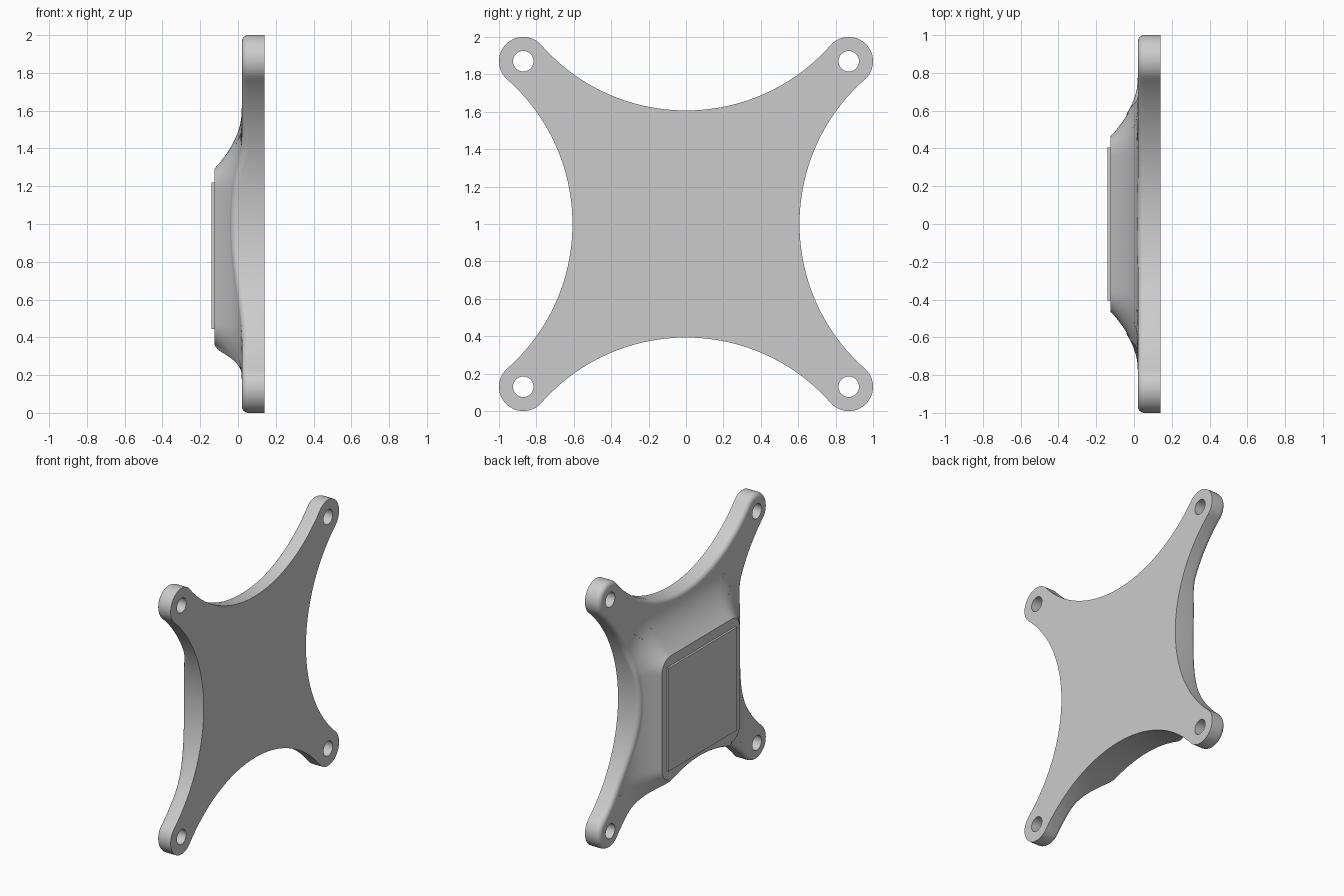
import bpy, bmesh, math
from mathutils import Vector, Matrix

if "Cube" in bpy.data.objects:
    bpy.data.objects.remove(bpy.data.objects["Cube"], do_unlink=True)

BACK, PLATE, TOP, PAD = 0.14, 0.02, -0.125, -0.14   # depth levels along x
ARC, WAIST, LUG, LUG_R, HOLE_R = 1.03, 0.607, 0.87, 0.13, 0.055
FILLET = 0.035
BOSS_Z, BOSS_HALF, BOSS_R, FLARE = -0.17, 0.4625, 0.1, 0.31

grey = bpy.data.materials.new("light_grey")
grey.use_nodes = True
grey.diffuse_color = (0.6, 0.6, 0.6, 1)
grey.node_tree.nodes["Principled BSDF"].inputs["Base Color"].default_value = (0.6, 0.6, 0.6, 1)


def make_object(name, bm):
    bmesh.ops.recalc_face_normals(bm, faces=bm.faces)
    mesh = bpy.data.meshes.new(name)
    bm.to_mesh(mesh)
    bm.free()
    mesh.materials.append(grey)
    obj = bpy.data.objects.new(name, mesh)
    bpy.context.collection.objects.link(obj)
    return obj


def outline():
    """Four concave sides joined by rounded lugs: points with outward normals."""
    c = WAIST + ARC
    half = math.atan2(LUG, c - LUG)
    pts = []
    for side in range(4):
        turn = Matrix.Rotation(-side * math.pi / 2, 2)
        n = 72
        for i in range(n):
            a = -half + 2 * half * i / n
            d = Vector((math.sin(a), -math.cos(a)))
            pts.append((turn @ (Vector((0, c)) + d * ARC), turn @ -d))
        n = 24
        start = math.pi / 2 + half
        sweep = 2 * (start - math.pi / 4)
        for i in range(n):
            a = start - sweep * i / n
            d = Vector((math.cos(a), math.sin(a)))
            pts.append((turn @ (Vector((LUG, LUG)) + d * LUG_R), turn @ d))
    return pts


def boss_distance(p):
    """Signed distance to the rounded square top of the boss."""
    qx = abs(p.x) - BOSS_HALF + BOSS_R
    qy = abs(p.y - BOSS_Z) - BOSS_HALF + BOSS_R
    return math.hypot(max(qx, 0), max(qy, 0)) + min(max(qx, qy), 0) - BOSS_R


def depth(p):
    s = min(max(boss_distance(p) / FLARE, 0), 1)
    return PLATE - (PLATE - TOP) * (1 - s) ** 2


def boss_edge(q):
    """Fraction of the ray from the centre to q that lies on the boss top."""
    lo, hi = 0.0, 1.0
    for _ in range(30):
        mid = (lo + hi) / 2
        lo, hi = (mid, hi) if boss_distance(q * mid) < 0 else (lo, mid)
    return min(lo, 0.985)


# Body: rings from the boss top, down the flare, round the rim, to the back
bm = bmesh.new()
columns = []
STEPS, ROUND = 16, 6
for p, n in outline():
    q = p - n * FILLET
    t0 = boss_edge(q)
    col = []
    for k in range(STEPS + 1):
        r = q * (t0 + (1 - t0) * (k / STEPS) ** 1.5)
        col.append((TOP if k == 0 else depth(r), r))
    rim = depth(q)
    for k in range(1, ROUND + 1):
        a = math.pi / 2 * k / ROUND
        col.append((rim + FILLET * (1 - math.cos(a)), q + n * FILLET * math.sin(a)))
    col.append((BACK, p))
    columns.append([bm.verts.new((x, v.x, v.y + 1)) for x, v in col])
for a, b in zip(columns, columns[1:] + columns[:1]):
    for k in range(len(a) - 1):
        bm.faces.new((a[k], a[k + 1], b[k + 1], b[k]))
bm.faces.new([c[0] for c in columns])
bm.faces.new([c[-1] for c in columns])
body = make_object("mounting_plate", bm)

# Screw holes through the four lugs
bm = bmesh.new()
for y in (-LUG, LUG):
    for z in (-LUG, LUG):
        place = Matrix.Translation((0, y, z + 1)) @ Matrix.Rotation(math.pi / 2, 4, 'Y')
        bmesh.ops.create_cone(bm, cap_ends=True, segments=40, radius1=HOLE_R,
                              radius2=HOLE_R, depth=1, matrix=place)
cutter = make_object("hole_cutter", bm)
cutter.hide_render = True
mod = body.modifiers.new("holes", 'BOOLEAN')
mod.operation, mod.solver, mod.object = 'DIFFERENCE', 'EXACT', cutter
bpy.ops.object.select_all(action='DESELECT')
body.select_set(True)
bpy.context.view_layer.objects.active = body
bpy.ops.object.modifier_apply(modifier=mod.name)
bpy.data.objects.remove(cutter, do_unlink=True)
bpy.ops.object.shade_smooth_by_angle(angle=math.radians(30))

# Thin square pad on the boss
bm = bmesh.new()
size = Matrix.Diagonal((TOP - PAD + 0.005, 0.81, 0.775, 1))
bmesh.ops.create_cube(bm, size=1, matrix=Matrix.Translation(((TOP + PAD + 0.005) / 2, 0, 0.8325)) @ size)
make_object("square_pad", bm)
